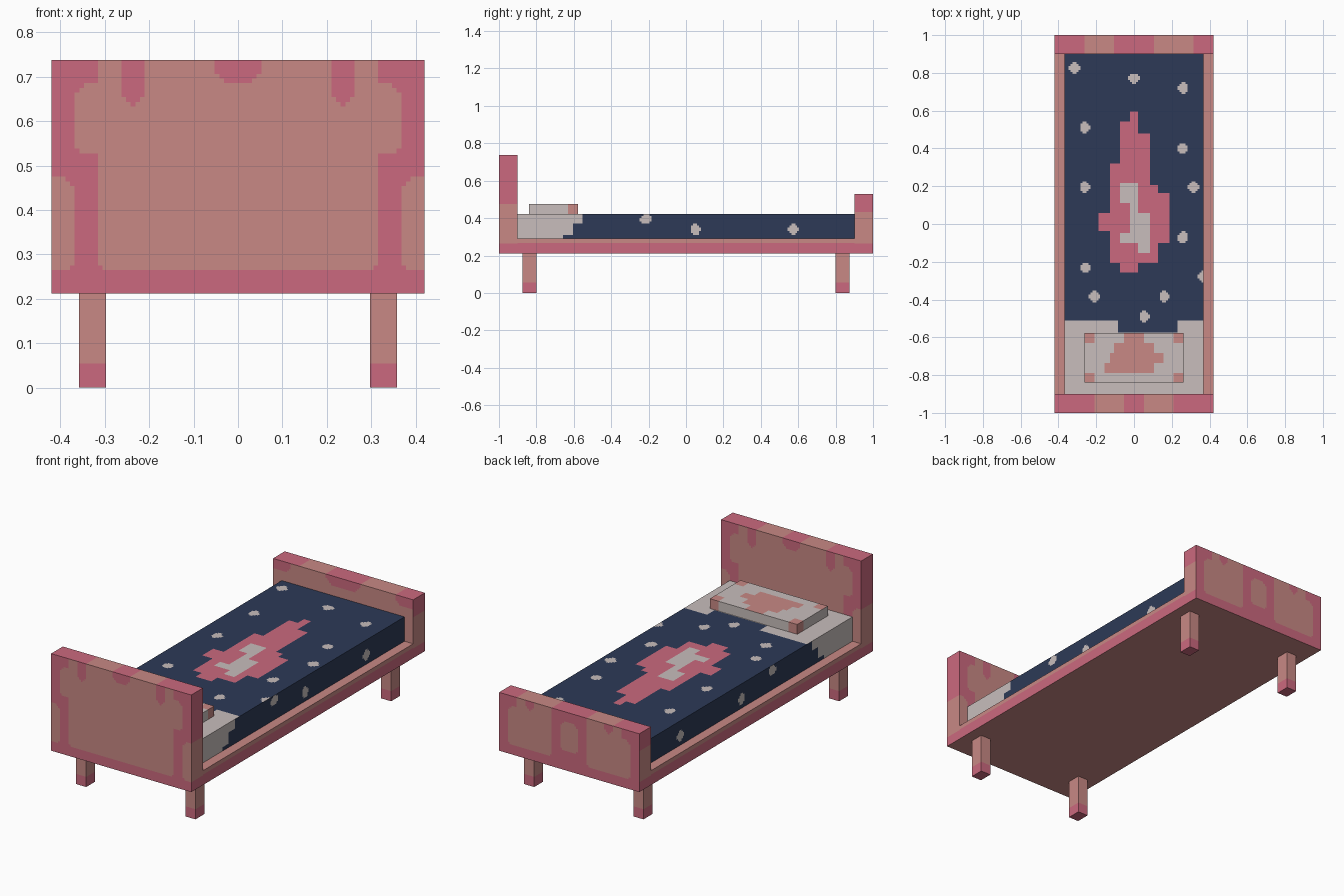
import bpy, bmesh

if "Cube" in bpy.data.objects:
    bpy.data.objects.remove(bpy.data.objects["Cube"])

# ---- materials ----
def lin(c):
    c /= 255
    return c / 12.92 if c <= 0.04045 else ((c + 0.055) / 1.055) ** 2.4

MATS = []
for mat_name, rgb in (("salmon wood", (200, 137, 133)), ("pink wood", (203, 105, 126)),
                      ("navy blanket", (45, 58, 87)), ("off white linen", (200, 190, 188))):
    m = bpy.data.materials.new(mat_name)
    m.diffuse_color = (*[lin(c) for c in rgb], 1)
    m.use_nodes = True
    m.node_tree.nodes["Principled BSDF"].inputs["Base Color"].default_value = m.diffuse_color
    MATS.append(m)
SALMON, PINK, NAVY, WHITE = range(4)

# ---- helpers ----
def box(name, lo, hi, rule, cell=None):
    """Box whose sides are split into cells; rule(centre, normal) picks each cell's colour."""
    bm = bmesh.new()
    n = [max(1, round((hi[i] - lo[i]) / cell)) if cell else 1 for i in range(3)]
    for d in range(3):
        u, v = (d + 1) % 3, (d + 2) % 3
        for sign, at in ((-1, lo[d]), (1, hi[d])):
            rows = []
            for i in range(n[u] + 1):
                row = []
                for j in range(n[v] + 1):
                    p = [0, 0, 0]
                    p[d] = at
                    p[u] = lo[u] + (hi[u] - lo[u]) * i / n[u]
                    p[v] = lo[v] + (hi[v] - lo[v]) * j / n[v]
                    row.append(bm.verts.new(p))
                rows.append(row)
            normal = [0, 0, 0]
            normal[d] = sign
            for i in range(n[u]):
                for j in range(n[v]):
                    q = [rows[i][j], rows[i + 1][j], rows[i + 1][j + 1], rows[i][j + 1]]
                    f = bm.faces.new(q if sign > 0 else q[::-1])
                    f.material_index = rule(f.calc_center_median(), normal)
    bmesh.ops.remove_doubles(bm, verts=bm.verts, dist=1e-5)
    me = bpy.data.meshes.new(name)
    bm.to_mesh(me)
    bm.free()
    for m in MATS:
        me.materials.append(m)
    ob = bpy.data.objects.new(name, me)
    bpy.context.collection.objects.link(ob)
    return ob

def oct_(u, v, u0, u1, v0, v1, c=0.022):
    """Inside a rectangle with clipped corners."""
    du, dv = min(u - u0, u1 - u), min(v - v0, v1 - v)
    return du > 0 and dv > 0 and du + dv > c

def rows_hit(x, y, rows):
    return any(y0 < y <= y1 and x0 < x < x1 for y0, y1, x0, x1 in rows)

CELL = 0.0105

# ---- headboard ----
def headboard_rule(p, n):
    a, z = abs(p.x), p.z
    if n[2] < 0:
        return SALMON
    if n[2] > 0:
        return SALMON if 0.05 < a < 0.21 else PINK
    if n[0]:
        return SALMON if 0.26 < z < 0.475 else PINK
    if oct_(a, z, 0.21, 0.263, 0.635, 0.9) or oct_(a, z, -0.0525, 0.0525, 0.685, 0.9):
        return PINK
    if (oct_(a, z, -1, 0.315, 0.262, 0.9) or oct_(a, z, -1, 0.367, 0.525, 0.685)
            or oct_(a, z, 0.367, 1, 0.262, 0.475)):
        return SALMON
    return PINK

box("headboard", (-0.42, -1, 0.212), (0.42, -0.9, 0.738), headboard_rule, CELL)

# ---- footboard ----
def footboard_rule(p, n):
    a, z = abs(p.x), p.z
    if n[2] < 0:
        return SALMON
    if n[2] > 0:
        return SALMON if 0.10 < a < (0.315 if p.x > 0 else 0.26) else PINK
    if n[0]:
        return SALMON if 0.265 < z < 0.43 else PINK
    if n[1] < 0:
        top = oct_(a, z, -0.1, 0.1, 0.48, 0.9) or oct_(a, z, 0.315, 1, 0.48, 0.9)
        return PINK if top else SALMON
    if oct_(a, z, 0.21, 0.263, 0.475, 0.9):
        return PINK
    if (oct_(a, z, 0.105, 0.315, 0.262, 0.9) or oct_(a, z, 0.2, 0.367, 0.262, 0.475)
            or oct_(a, z, -0.0525, 0.0525, 0.315, 0.475)):
        return SALMON
    return PINK

box("footboard", (-0.42, 0.9, 0.212), (0.42, 1, 0.528), footboard_rule, CELL)

# ---- bed frame ----
box("frame_base", (-0.42, -0.9, 0.212), (0.42, 0.9, 0.268),
    lambda p, n: SALMON if n[2] else PINK)
box("frame_top", (-0.42, -0.9, 0.268), (0.42, 0.9, 0.29), lambda p, n: SALMON)

# ---- legs ----
for sx, side in ((-1, "left"), (1, "right")):
    for sy, end in ((-1, "front"), (1, "back")):
        x0, x1 = sorted((sx * 0.297, sx * 0.358))
        y0, y1 = sorted((sy * 0.80, sy * 0.875))
        box(f"{end}_{side}_leg", (x0, y0, 0.055), (x1, y1, 0.212), lambda p, n: SALMON)
        box(f"{end}_{side}_foot", (x0, y0, 0), (x1, y1, 0.055), lambda p, n: PINK)

# ---- mattress with blanket ----
DOTS = ((-0.315, 0.825), (0, 0.77), (0.26, 0.72), (-0.26, 0.51), (0.26, 0.40),
        (-0.26, 0.195), (0.315, 0.195), (0.26, -0.07), (-0.26, -0.23), (0.365, -0.28),
        (-0.21, -0.385), (0.16, -0.385), (0.055, -0.49))
SIDE_DOTS = ((-0.215, 0.395), (0.05, 0.34), (0.575, 0.34))
MOTIF = ((0.54, 0.59, -0.02, 0.025), (0.48, 0.54, -0.075, 0.025), (0.32, 0.48, -0.075, 0.08),
         (0.21, 0.32, -0.13, 0.08), (0.16, 0.21, -0.13, 0.13), (0.06, 0.16, -0.13, 0.185),
         (-0.04, 0.06, -0.185, 0.185), (-0.10, -0.04, -0.13, 0.185),
         (-0.20, -0.10, -0.13, 0.13), (-0.26, -0.20, -0.075, 0.025))
CORE = ((0.11, 0.22, -0.075, 0.025), (0.06, 0.11, -0.02, 0.025), (-0.05, 0.06, -0.02, 0.08),
        (-0.10, -0.05, -0.075, 0.08), (-0.15, -0.10, 0.025, 0.08))

def spotted(u, v, dots):
    return any(oct_(u, v, a - 0.028, a + 0.028, b - 0.028, b + 0.028, 0.018) for a, b in dots)

def mattress_rule(p, n):
    x, y, z = p
    if n[0]:
        edge = -0.555 if z > 0.375 else -0.605 if z > 0.315 else -0.655
        return WHITE if y < edge or spotted(y, z, SIDE_DOTS) else NAVY
    if n[1]:
        return WHITE if y < 0 else NAVY
    edge = -0.57 if -0.08 < x < 0.235 else -0.515
    if y < edge or rows_hit(x, y, CORE) or spotted(x, y, DOTS):
        return WHITE
    return PINK if rows_hit(x, y, MOTIF) else NAVY

box("mattress", (-0.368, -0.9, 0.29), (0.368, 0.9, 0.422), mattress_rule, CELL)

# ---- pillow ----
PATCH = ((-0.63, -0.575, -0.05, 0.05), (-0.68, -0.63, -0.105, 0.105),
         (-0.735, -0.68, -0.13, 0.16), (-0.785, -0.735, -0.16, 0.105))

def pillow_rule(p, n):
    ax, y = abs(p.x), p.y
    if n[0]:
        return SALMON if y > -0.63 else WHITE
    if n[1]:
        return SALMON if ax > 0.21 and y > -0.7 else WHITE
    corner = ax > 0.21 and (y > -0.63 or y < -0.787)
    return SALMON if corner or rows_hit(p.x, y, PATCH) else WHITE

box("pillow", (-0.262, -0.84, 0.422), (0.262, -0.578, 0.475), pillow_rule, CELL)
